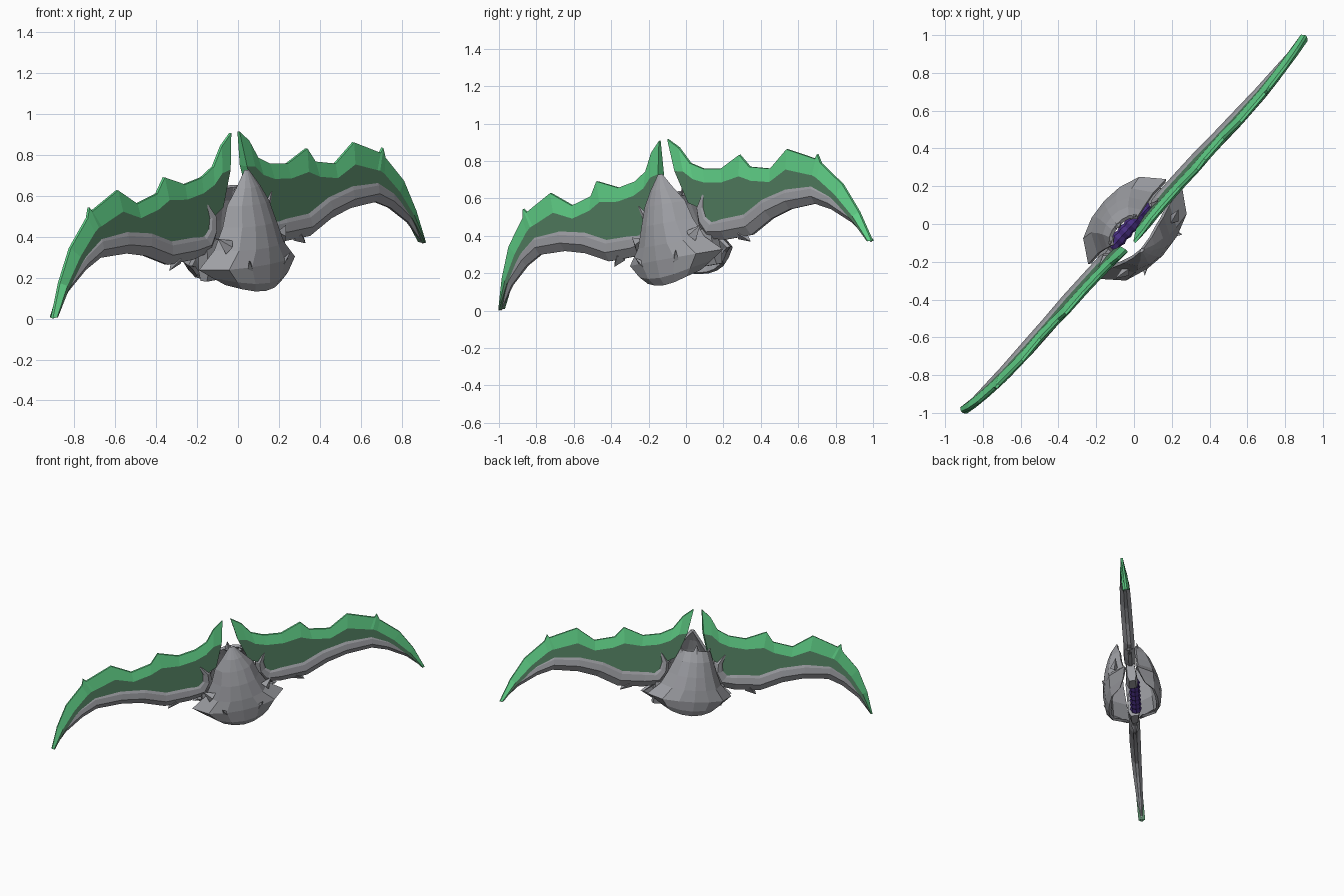
import bpy, bmesh, math
from mathutils import Vector

if "Cube" in bpy.data.objects:
    bpy.data.objects.remove(bpy.data.objects["Cube"])

# Tilted frame: U along the blades, N across them, W up
A, R = math.radians(7.8), math.radians(5.2)
D, n, Z = Vector((.6745, .738, 0)), Vector((.738, -.6745, 0)), Vector((0, 0, 1))
U = D * math.cos(A) + Z * math.sin(A)
W0 = Z * math.cos(A) - D * math.sin(A)
W = W0 * math.cos(R) + n * math.sin(R)
N = n * math.cos(R) - W0 * math.sin(R)


def place(u, v, w):
    return U * u + N * v + W * w + Z * .187


def material(name, rgb):
    m = bpy.data.materials.new(name)
    m.diffuse_color = (*rgb, 1)
    m.use_nodes = True
    m.node_tree.nodes["Principled BSDF"].inputs["Base Color"].default_value = m.diffuse_color
    return m


steel = material("steel grey", (.34, .345, .37))
edge_green = material("bright green", (.12, .65, .25))
blade_green = material("dull green", (.10, .25, .14))
purple = material("purple wrap", (.065, .028, .22))


def make(name, verts, faces, mats, rule=None, closed=True):
    me = bpy.data.meshes.new(name)
    me.from_pydata([place(*v) for v in verts], [], faces)
    for m in mats:
        me.materials.append(m)
    if rule:
        for p in me.polygons:
            p.material_index = rule(p.index)
    bm = bmesh.new()
    bm.from_mesh(me)
    if closed:
        bmesh.ops.recalc_face_normals(bm, faces=bm.faces)
    bm.to_mesh(me)
    bm.free()
    ob = bpy.data.objects.new(name, me)
    bpy.context.collection.objects.link(ob)
    return ob


def loft(name, rings, mats):
    """Closed tube through equal rings, capped at both ends."""
    k = len(rings[0])
    faces = [(i * k + j, i * k + (j + 1) % k, (i + 1) * k + (j + 1) % k, (i + 1) * k + j)
             for i in range(len(rings) - 1) for j in range(k)]
    last = (len(rings) - 1) * k
    faces += [tuple(range(k)), tuple(range(last, last + k))]
    return make(name, [v for r in rings for v in r], faces, mats)


def spike(name, base, tip, r):
    """Four-sided thorn lying roughly in the U-W plane."""
    a, b = Vector(base), Vector(tip)
    ax = (b - a).normalized()
    s = ax.cross(Vector((0, 1, 0))).normalized() * r
    t = ax.cross(s).normalized() * r * .7
    make(name, [a + s, a + t, a - s, a - t, b],
         [(0, 1, 4), (1, 2, 4), (2, 3, 4), (3, 0, 4), (3, 2, 1, 0)], [steel])


# Blade: cutting edge, inner line of the bevel, root hidden in the rail
edge = [(.03, .735), (.10, .68), (.163, .587), (.25, .545), (.375, .528), (.522, .583), (.58, .51),
        (.725, .48), (.864, .566), (1.055, .488), (1.075, .51), (1.09, .459), (1.22, .327),
        (1.305, .166), (1.363, 0)]
bevel = [(.06, .56), (.12, .55), (.18, .50), (.26, .47), (.38, .455), (.51, .47), (.59, .435),
         (.72, .41), (.85, .46), (1.01, .41), (1.03, .405), (1.06, .385), (1.17, .28),
         (1.27, .15), (1.35, .005)]
root = [(.12, .38), (.18, .35), (.20, .29), (.25, .25), (.38, .24), (.5, .23), (.6, .27),
        (.7, .31), (.83, .32), (.99, .32), (1.01, .32), (1.05, .30), (1.15, .23),
        (1.26, .13), (1.345, .003)]

# Rail: (upper u, w, lower u, w) from the horn round the hook and out to the tip
rail = [(.29, .455, .284, .452), (.245, .40, .215, .405), (.225, .34, .165, .345),
        (.235, .29, .16, .26), (.27, .262, .20, .175), (.34, .27, .33, .15), (.50, .273, .52, .15),
        (.645, .332, .68, .216), (.826, .363, .82, .247), (1.012, .358, 1.007, .252),
        (1.13, .29, 1.115, .207), (1.246, .186, 1.245, .117), (1.358, .006, 1.352, -.004)]

for s, side in ((1, "right"), (-1, "left")):
    verts = []
    for e, b, r in zip(edge, bevel, root):
        verts += [(s * e[0], .007, e[1]), (s * b[0], .024, b[1]), (s * r[0], .024, r[1]),
                  (s * r[0], -.024, r[1]), (s * b[0], -.024, b[1]), (s * e[0], -.007, e[1])]
    m = len(edge) - 1
    faces = [(i * 6 + j, i * 6 + (j + 1) % 6, i * 6 + 6 + (j + 1) % 6, i * 6 + 6 + j)
             for i in range(m) for j in range(6)]
    faces += [(0, 1, 4, 5), (1, 2, 3, 4), (m * 6, m * 6 + 1, m * 6 + 4, m * 6 + 5),
              (m * 6 + 1, m * 6 + 2, m * 6 + 3, m * 6 + 4)]
    make(side + "_blade", verts, faces, [edge_green, blade_green],
         lambda i: int(i < m * 6 and i % 6 in (1, 2, 3)))

    rings = []
    for i, (a, b, c, d) in enumerate(rail):
        t = (.2, .7, 1, 1, 1, 1, 1, 1, 1, .9, .8, .6, .15)[i]
        ring = []
        for f, v in ((0, .02), (.22, .033), (.6, .04), (1, .012), (1, -.012), (.6, -.04),
                     (.22, -.033), (0, -.02)):
            ring.append((s * (a + (c - a) * f), v * t, b + (d - b) * f))
        rings.append(ring)
    loft(side + "_rail", rings, [steel])
    spike(side + "_rail_thorn", (s * .44, 0, .17), (s * .50, 0, .115), .04)

    # Steel collar joining the grip to the rail
    loft(side + "_collar", [[(s * u, v * k, w) for u, v in ((.16, -.04), (.16, .04), (.25, .03), (.25, -.03))]
                            for w, k in ((.03, .7), (.08, 1.1), (.14, 1), (.23, .8))], [steel])

# Wrapped grip with ribs
rings = []
for i in range(15):
    r = .042 if i % 2 else .034
    rings.append([(-.175 + .025 * i, -.015 + r * math.cos(j * math.pi / 4),
                   .085 + r * math.sin(j * math.pi / 4)) for j in range(8)])
loft("grip", rings, [purple])


# Hand guards: bulging faceted shells, rows of (w, half width, edge n, centre n)
def guard(name, sign, rows):
    cols = (-1, -.72, -.36, 0, .36, .72, 1)
    k = len(cols)
    verts = []
    for i, (w, hw, e, c) in enumerate(rows):
        low = .05 if i >= len(rows) - 2 else 0
        for f in cols:
            verts.append((hw * f, sign * (e + (c - e) * math.sqrt(1 - f * f)), w + low * f * f))
    faces = [(i * k + j, i * k + j + 1, (i + 1) * k + j + 1, (i + 1) * k + j)
             for i in range(len(rows) - 1) for j in range(k - 1)]
    ob = make(name, verts, faces, [steel], closed=False)
    mod = ob.modifiers.new("thickness", "SOLIDIFY")
    mod.thickness, mod.offset = .02, 0


guard("front_guard", 1, [(.55, .008, .07, .075), (.47, .07, .07, .12), (.39, .13, .06, .15),
                         (.29, .165, .06, .18), (.18, .22, .05, .20), (.10, .325, .04, .205),
                         (.01, .25, .06, .20), (-.03, .19, .09, .175)])
guard("back_guard", -1, [(.45, .10, .05, .10), (.38, .13, .05, .14), (.28, .17, .05, .17),
                         (.19, .215, .05, .19), (.11, .30, .04, .20), (.04, .25, .06, .19),
                         (.00, .19, .09, .17)])

# Crown thorns on the back guard, brow thorns and small hooks on the guards
spike("crown_thorn_middle", (0, -.10, .43), (0, -.09, .50), .03)
for s, side in ((1, "right"), (-1, "left")):
    spike(side + "_crown_thorn", (s * .085, -.07, .42), (s * .11, -.065, .475), .025)
    spike(side + "_front_hook", (s * .10, .175, .06), (s * .15, .215, .14), .035)
    spike(side + "_front_wing", (s * .19, .12, .20), (s * .25, .10, .25), .04)
